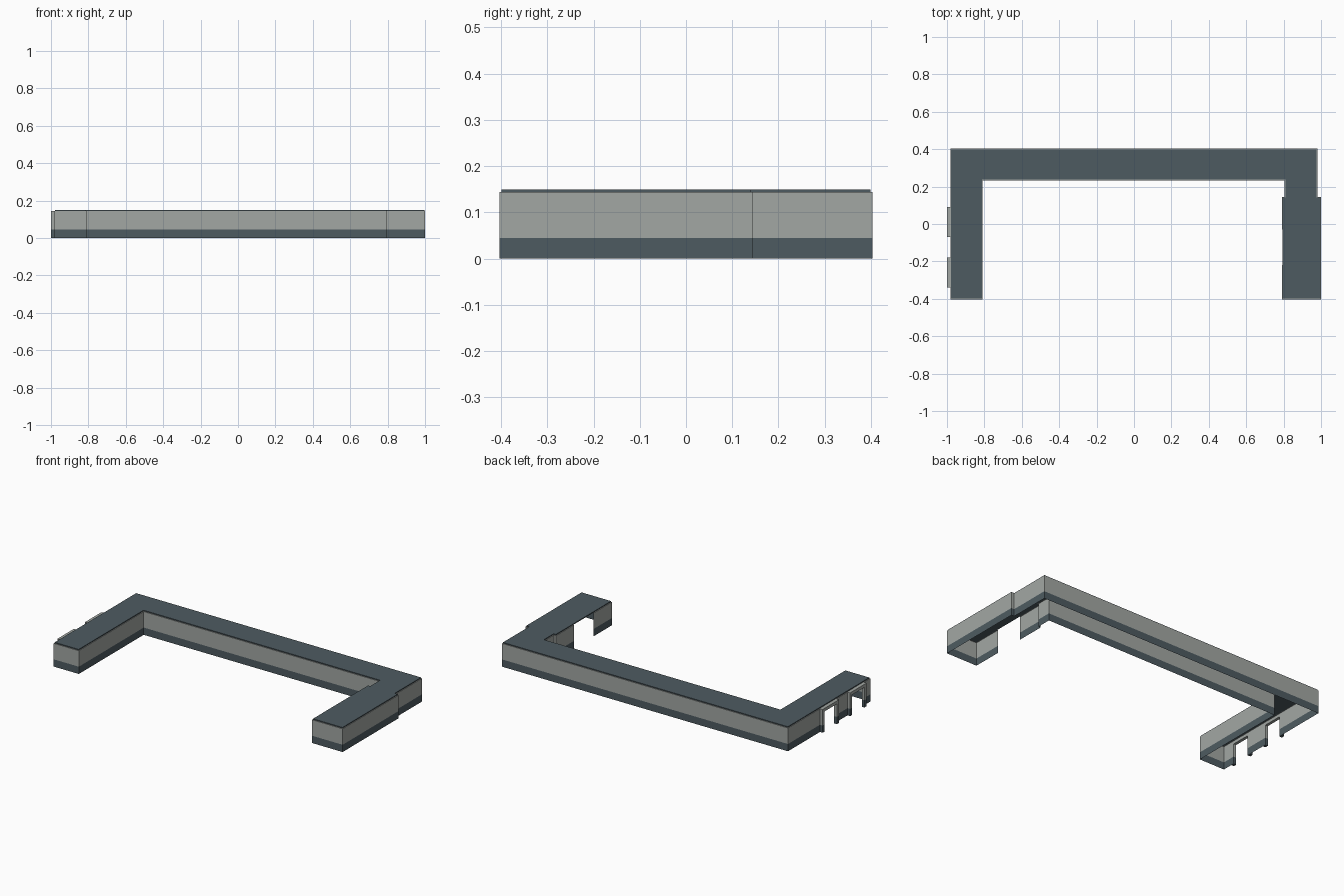
import bpy, bmesh
from mathutils import Vector

if "Cube" in bpy.data.objects:
    bpy.data.objects.remove(bpy.data.objects["Cube"])


def material(name, rgb):
    m = bpy.data.materials.new(name)
    m.diffuse_color = (*rgb, 1)
    m.use_nodes = True
    m.node_tree.nodes["Principled BSDF"].inputs["Base Color"].default_value = m.diffuse_color
    return m


LIGHT = material("light grey wall", (0.365, 0.388, 0.371))
DARK = material("dark slate", (0.076, 0.105, 0.120))
BASE, DOOR, EAVE, TOP = 0.045, 0.125, 0.144, 0.15
INSET = 0.004


def finish(bm, name, mats):
    me = bpy.data.meshes.new(name)
    bm.to_mesh(me)
    bm.free()
    for m in mats:
        me.materials.append(m)
    ob = bpy.data.objects.new(name, me)
    bpy.context.collection.objects.link(ob)
    return ob


# Plan outline, anticlockwise; third value marks the edge that starts there
OUTLINE = [
    (-0.982, -0.403, ""), (-0.81, -0.403, ""), (-0.81, 0.233, ""),
    (0.805, 0.233, ""), (0.805, 0.145, ""), (0.79, 0.145, ""),
    (0.79, -0.03, "gap"), (0.79, -0.22, ""), (0.79, -0.403, ""),
    (1.0, -0.403, ""), (1.0, 0.145, ""), (0.98, 0.145, ""),
    (0.98, 0.403, ""), (-0.982, 0.403, ""),
    (-0.982, 0.07, "door"), (-0.982, -0.05, ""),
    (-0.982, -0.20, "door"), (-0.982, -0.32, ""),
]
pts = [Vector((x, y)) for x, y, _ in OUTLINE]
n = len(pts)


def inset_point(i):
    # All edges run along x or y, so the corner offset is a sum of normals
    a = (pts[i] - pts[i - 1]).normalized()
    b = (pts[(i + 1) % n] - pts[i]).normalized()
    na, nb = Vector((-a.y, a.x)), Vector((-b.y, b.x))
    return pts[i] + INSET * (na if na.dot(nb) > 0.9 else na + nb)


inner = [inset_point(i) for i in range(n)]

# Wall shell, open underneath, with doorways and one full-height gap
bm = bmesh.new()
levels = [0, BASE, DOOR, EAVE]
rings = [[bm.verts.new((p.x, p.y, z)) for p in pts] for z in levels]
rings.append([bm.verts.new((p.x, p.y, EAVE)) for p in inner])
for i, (_, _, kind) in enumerate(OUTLINE):
    j = (i + 1) % n
    for k in range(4):
        if kind == "gap" or (kind == "door" and k < 2):
            continue
        lo, hi = rings[k], rings[k + 1]
        f = bm.faces.new((lo[i], lo[j], hi[j], hi[i]))
        f.material_index = 1 if k == 0 else 0
bmesh.ops.delete(bm, geom=[v for v in bm.verts if not v.link_faces], context='VERTS')
finish(bm, "walls", [LIGHT, DARK])

# Flat roof slab, slightly set in from the walls
bm = bmesh.new()
low = [bm.verts.new((p.x, p.y, EAVE)) for p in inner]
high = [bm.verts.new((p.x, p.y, TOP)) for p in inner]
bm.faces.new(high)
bm.faces.new(low[::-1])
for i in range(n):
    j = (i + 1) % n
    bm.faces.new((low[i], low[j], high[j], high[i]))
finish(bm, "roof", [DARK])


def door_frame(name, y0, y1, t=0.02):
    # Portal profile in the y-z plane, pushed out from the left wall
    bm = bmesh.new()
    prof = [(y0, 0), (y0 + t, 0), (y0 + t, DOOR), (y1 - t, DOOR),
            (y1 - t, 0), (y1, 0), (y1, EAVE), (y0, EAVE)]
    face = bm.faces.new([bm.verts.new((-1.0, y, z)) for y, z in prof])
    ext = bmesh.ops.extrude_face_region(bm, geom=[face])
    moved = [v for v in ext["geom"] if isinstance(v, bmesh.types.BMVert)]
    bmesh.ops.translate(bm, verts=moved, vec=(0.018, 0, 0))
    # Cut at base height so the feet carry the dark band
    bmesh.ops.bisect_plane(bm, geom=bm.verts[:] + bm.edges[:] + bm.faces[:],
                           plane_co=(0, 0, BASE), plane_no=(0, 0, 1))
    bmesh.ops.recalc_face_normals(bm, faces=bm.faces[:])
    for f in bm.faces:
        f.material_index = 1 if f.calc_center_median().z < BASE else 0
    finish(bm, name, [LIGHT, DARK])


door_frame("front_door_frame", -0.34, -0.18)
door_frame("rear_door_frame", -0.07, 0.09)
